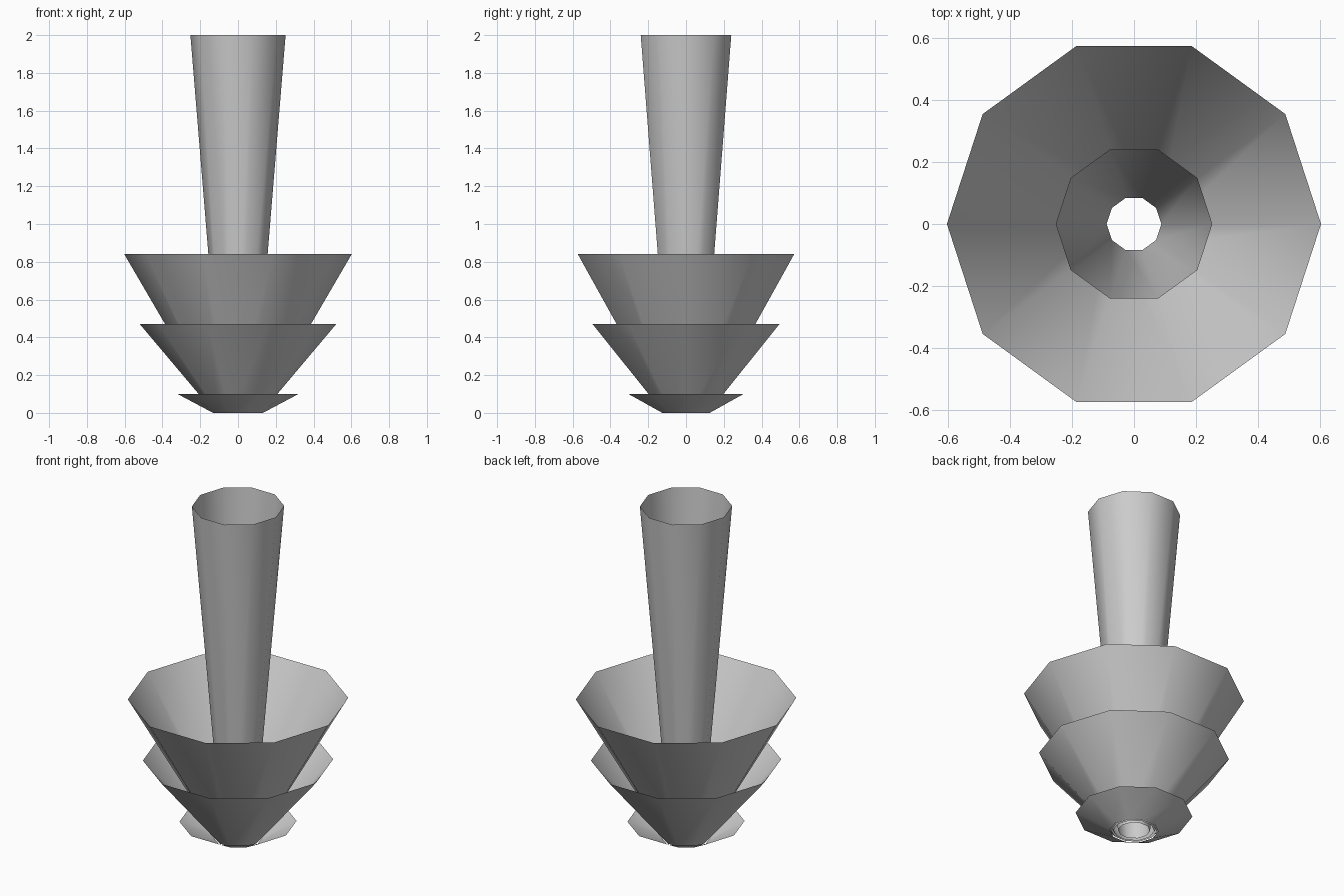
import bpy
import bmesh
from math import cos, sin, tau

if "Cube" in bpy.data.objects:
    bpy.data.objects.remove(bpy.data.objects["Cube"])

SIDES = 10


def open_cone(name, r_bottom, r_top, height):
    """Open-ended ten-sided flaring shell standing on z = 0."""
    bm = bmesh.new()
    rings = []
    for r, z in ((r_bottom, 0.0), (r_top, height)):
        rings.append([bm.verts.new((r * cos(tau * i / SIDES), r * sin(tau * i / SIDES), z))
                      for i in range(SIDES)])
    low, high = rings
    for i in range(SIDES):
        j = (i + 1) % SIDES
        bm.faces.new((low[i], low[j], high[j], high[i])).smooth = True
    mesh = bpy.data.meshes.new(name)
    bm.to_mesh(mesh)
    bm.free()
    obj = bpy.data.objects.new(name, mesh)
    bpy.context.collection.objects.link(obj)
    return obj


# Nested shells: tall central tube, then ever shorter and wider-angled collars
open_cone("central_tube", 0.088, 0.252, 2.0)
open_cone("upper_collar", 0.112, 0.602, 0.84)
open_cone("middle_collar", 0.124, 0.52, 0.47)
open_cone("lower_collar", 0.132, 0.32, 0.10)
